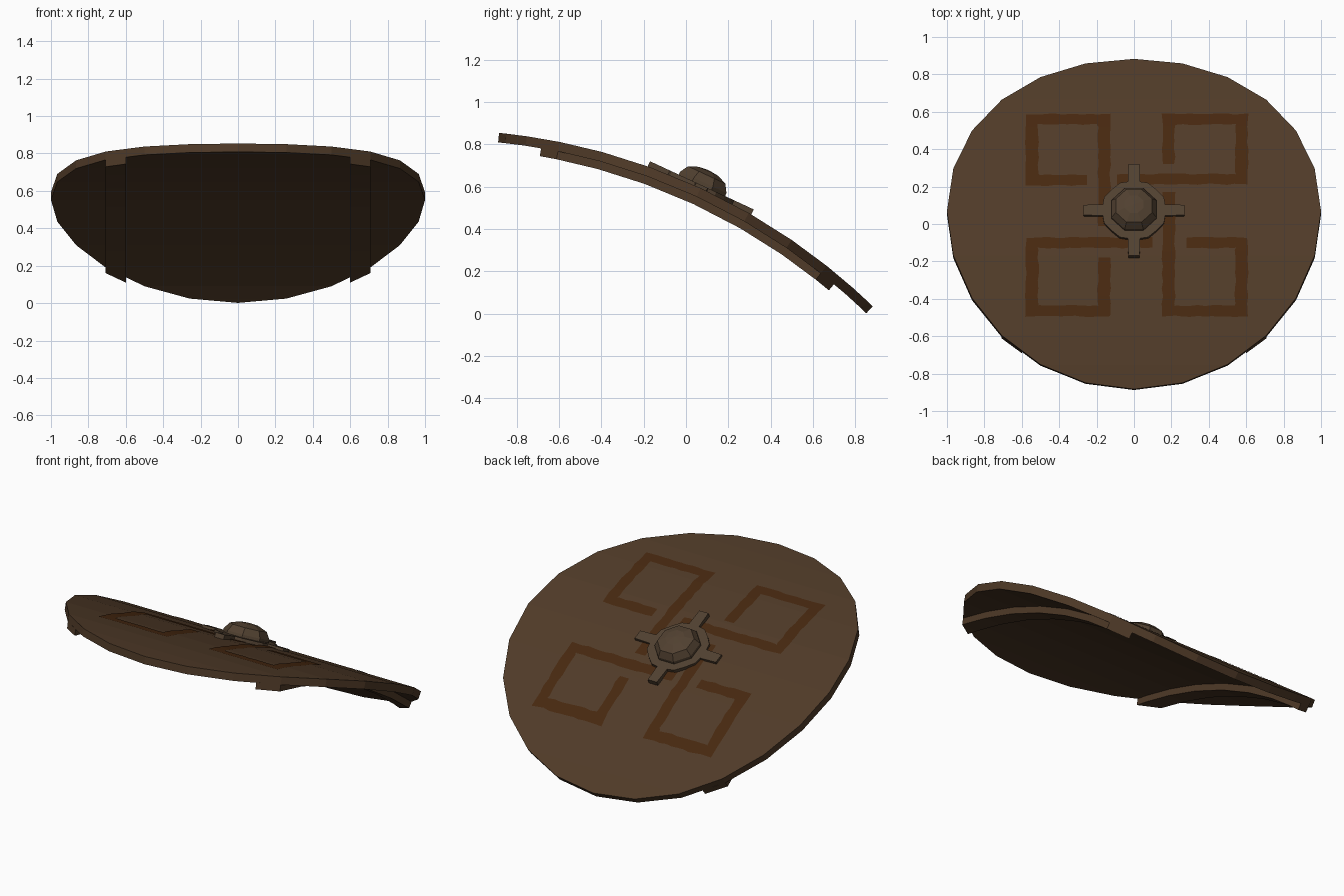
import bpy, bmesh, math, random
from mathutils import Vector

if "Cube" in bpy.data.objects:
    bpy.data.objects.remove(bpy.data.objects["Cube"])

random.seed(4)
R, BEND, TILT = 2.96, math.radians(19.2), math.radians(24.9)
YC, ZC = -1.177, -2.092          # axis of the bend
ARC = [math.sin(math.radians(-90 + 15 * k)) for k in range(13)]


def material(name, col):
    m = bpy.data.materials.new(name)
    m.diffuse_color = (*col, 1)
    m.use_nodes = True
    m.node_tree.nodes["Principled BSDF"].inputs["Base Color"].default_value = m.diffuse_color
    return m


wood = material("dark_brown_wood", (0.080, 0.043, 0.021))
paint = material("rust_paint", (0.062, 0.021, 0.005))
metal = material("worn_metal", (0.082, 0.052, 0.030))


def bent(x, v, h):
    """Point on the bent board: v runs along the bend, h is height over it."""
    a = TILT + v * BEND
    return Vector((x, YC + (R + h) * math.sin(a), ZC + (R + h) * math.cos(a)))


def top_z(y):
    """Height of the faceted top surface at y."""
    pts = [bent(0, v, 0) for v in ARC]
    for p, q in zip(pts, pts[1:]):
        if y <= q.y:
            break
    return p.z + (q.z - p.z) * (y - p.y) / (q.y - p.y)


def finish(name, bm, mat):
    bmesh.ops.recalc_face_normals(bm, faces=bm.faces)
    me = bpy.data.meshes.new(name)
    bm.to_mesh(me)
    bm.free()
    me.materials.append(mat)
    ob = bpy.data.objects.new(name, me)
    bpy.context.collection.objects.link(ob)
    return ob


def bent_slab(name, rows, h0, h1, mat):
    """Slab from rows of (v, left x, right x) between heights h0 and h1."""
    bm = bmesh.new()
    loops = [[bm.verts.new(bent(x, v, h)) for x, h in
              ((l, h1), (r, h1), (r, h0), (l, h0))] for v, l, r in rows]
    for a, b in zip(loops, loops[1:]):
        for i in range(4):
            j = (i + 1) % 4
            bm.faces.new((a[i], a[j], b[j], b[i]))
    bmesh.ops.remove_doubles(bm, verts=bm.verts, dist=1e-4)
    return finish(name, bm, mat)


# Round bent board
rim = [math.sqrt(max(0, 1 - v * v)) for v in ARC]
bent_slab("shield_board", [(v, -x, x) for v, x in zip(ARC, rim)], -0.045, 0, wood)

# Two battens under the board, cut off along the rim
inner, outer = 0.6, math.sqrt(0.5)
rows = [(-0.79, inner, inner)] + [(v, inner, outer) for v in ARC[3:10]] + [(0.79, inner, inner)]
batten = bent_slab("back_batten", rows, -0.083, -0.044, wood)
batten.modifiers.new("mirror", 'MIRROR').use_mirror_merge = False


# Painted spirals: rough-edged ribbons lying on the board
def ribbon(name, path):
    path = [Vector(p) for p in path]
    cols = []
    for k, (p, q) in enumerate(zip(path, path[1:])):
        d = (q - p).normalized()
        n = Vector((-d.y, d.x))
        steps = max(2, round((q - p).length / 0.04))
        for i in range(0 if k == 0 else 1, steps + 1):
            m = n
            if i == steps and k + 2 < len(path):      # mitred corner
                e = (path[k + 2] - q).normalized()
                m = n + Vector((-e.y, e.x))
            c = p + (q - p) * i / steps
            half = Vector((m.x * 0.034, m.y * 0.029))
            cols.append([c + s * half * random.uniform(0.84, 1.1) for s in (1, 0, -1)])
    bm = bmesh.new()
    vs = [[bm.verts.new((c.x, c.y, top_z(c.y) + 0.004)) for c in col] for col in cols]
    for a, b in zip(vs, vs[1:]):
        for i in range(2):
            bm.faces.new((a[i], a[i + 1], b[i + 1], b[i]))
    for f in bm.faces:
        f.normal_update()
    ob = finish(name, bm, paint)
    if ob.data.polygons[0].normal.z < 0:
        ob.data.flip_normals()


ribbon("painted_spiral_back_left",
       [(-.25, .235), (-.545, .235), (-.545, .56), (-.16, .56), (-.16, -.01)])
ribbon("painted_spiral_back_right",
       [(.185, .32), (.185, .56), (.575, .56), (.575, .24), (-.09, .24)])
ribbon("painted_spiral_front_right",
       [(.28, -.1), (.575, -.1), (.575, -.465), (.185, -.465), (.185, .17)])
ribbon("painted_spiral_front_left",
       [(-.16, -.18), (-.16, -.465), (-.545, -.465), (-.545, -.1), (.1, -.1)])


# Central fittings, built flat and then set on the board
def seat(ob):
    ob.location = bent(0, 0, 0)
    ob.rotation_euler = (-TILT, 0, 0)


def lathe(name, loops, mat):
    """Closed solid from stacked loops of points."""
    bm = bmesh.new()
    vs = [[bm.verts.new(p) for p in lp] for lp in loops]
    for a, b in zip(vs, vs[1:]):
        for i in range(len(a)):
            j = (i + 1) % len(a)
            bm.faces.new((a[i], a[j], b[j], b[i]))
    bm.faces.new(vs[0])
    bm.faces.new(vs[-1])
    seat(finish(name, bm, mat))


# Four-armed plate
outline = []
for k in range(4):
    c, s = math.cos(k * math.pi / 2), math.sin(k * math.pi / 2)
    for x, y in ((.16, -.075), (.167, -.033), (.27, -.03), (.27, .03), (.167, .033), (.16, .075), (.12, .12)):
        outline.append((x * c - y * s, x * s + y * c))
lathe("cross_plate", [[(x, y, h) for x, y in outline] for h in (-0.03, 0.014)], metal)

# Faceted dome
N = 8
lathe("center_boss", [[(r * math.cos((i + .5) * math.tau / N), r * math.sin((i + .5) * math.tau / N), h)
                       for i in range(N)]
                      for r, h in ((.132, 0), (.13, .03), (.105, .068), (.055, .087), (.004, .092))], metal)
